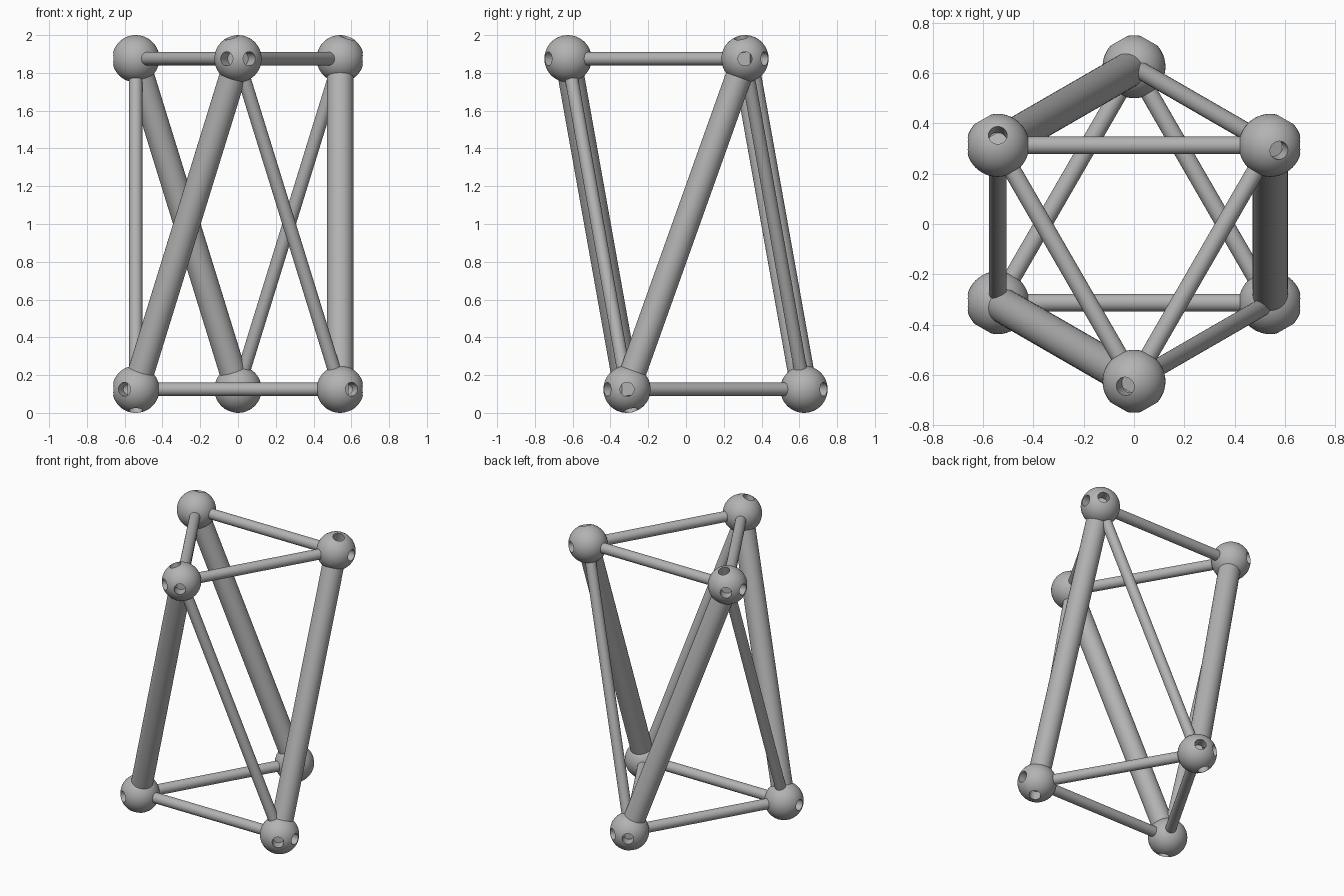
import bpy, math
from mathutils import Vector

if "Cube" in bpy.data.objects:
    bpy.data.objects.remove(bpy.data.objects["Cube"])

BALL_R, THIN_R, THICK_R, HOLE_R = 0.125, 0.035, 0.07, 0.037
RING_R = 0.625
HOLE_FLOOR = 0.045      # distance of the socket floor from the ball centre

grey = bpy.data.materials.new("grey")
grey.diffuse_color = (0.45, 0.45, 0.45, 1)
grey.use_nodes = True
grey.node_tree.nodes["Principled BSDF"].inputs["Base Color"].default_value = grey.diffuse_color


def finish(obj, name):
    obj.name = name
    obj.data.materials.clear()
    obj.data.materials.append(grey)
    bpy.ops.object.select_all(action='DESELECT')
    obj.select_set(True)
    bpy.context.view_layer.objects.active = obj
    bpy.ops.object.shade_smooth_by_angle(angle=math.radians(35))


def rod(a, b, radius):
    """Cylinder running from point a to point b."""
    d = b - a
    bpy.ops.mesh.primitive_cylinder_add(
        vertices=40, radius=radius, depth=d.length, location=(a + b) / 2,
        rotation=d.to_track_quat('Z', 'Y').to_euler())
    return bpy.context.object


def ring(z, start):
    return [Vector((RING_R * math.cos(math.radians(start + 120 * i)),
                    RING_R * math.sin(math.radians(start + 120 * i)), z))
            for i in range(3)]


# Node positions: two triangles, the upper one turned 60 degrees
top = ring(2 - BALL_R, -90)       # front, back right, back left
bottom = ring(BALL_R, -30)        # front right, back, front left

thin, thick = [], []
for i in range(3):
    thin += [("top_bar", top[i], top[(i + 1) % 3]),
             ("bottom_bar", bottom[i], bottom[(i + 1) % 3]),
             ("thin_strut", top[i], bottom[i])]
    thick.append(("thick_strut", top[i], bottom[(i + 2) % 3]))

# Bars and struts
for name, a, b in thin:
    finish(rod(a, b, THIN_R), name)
for name, a, b in thick:
    inset = (b - a).normalized() * 0.08
    finish(rod(a + inset, b - inset, THICK_R), name)

# Ball joints, with a socket drilled opposite each thin bar
for p in top + bottom:
    bpy.ops.mesh.primitive_uv_sphere_add(segments=48, ring_count=24,
                                         radius=BALL_R, location=p)
    ball = bpy.context.object
    cutters = []
    for _, a, b in thin:
        if p is a or p is b:
            out = (p - (b if p is a else a)).normalized()
            cutter = rod(p + out * HOLE_FLOOR, p + out * 0.2, HOLE_R)
            cutter.name = "socket_cutter"
            cutter.hide_render = True
            mod = ball.modifiers.new("socket", 'BOOLEAN')
            mod.operation = 'DIFFERENCE'
            mod.solver = 'EXACT'
            mod.object = cutter
            cutters.append(cutter)
    bpy.context.view_layer.update()
    deps = bpy.context.evaluated_depsgraph_get()
    mesh = bpy.data.meshes.new_from_object(ball.evaluated_get(deps))
    ball.modifiers.clear()
    ball.data = mesh
    for c in cutters:
        bpy.data.objects.remove(c)
    finish(ball, "ball_joint")
